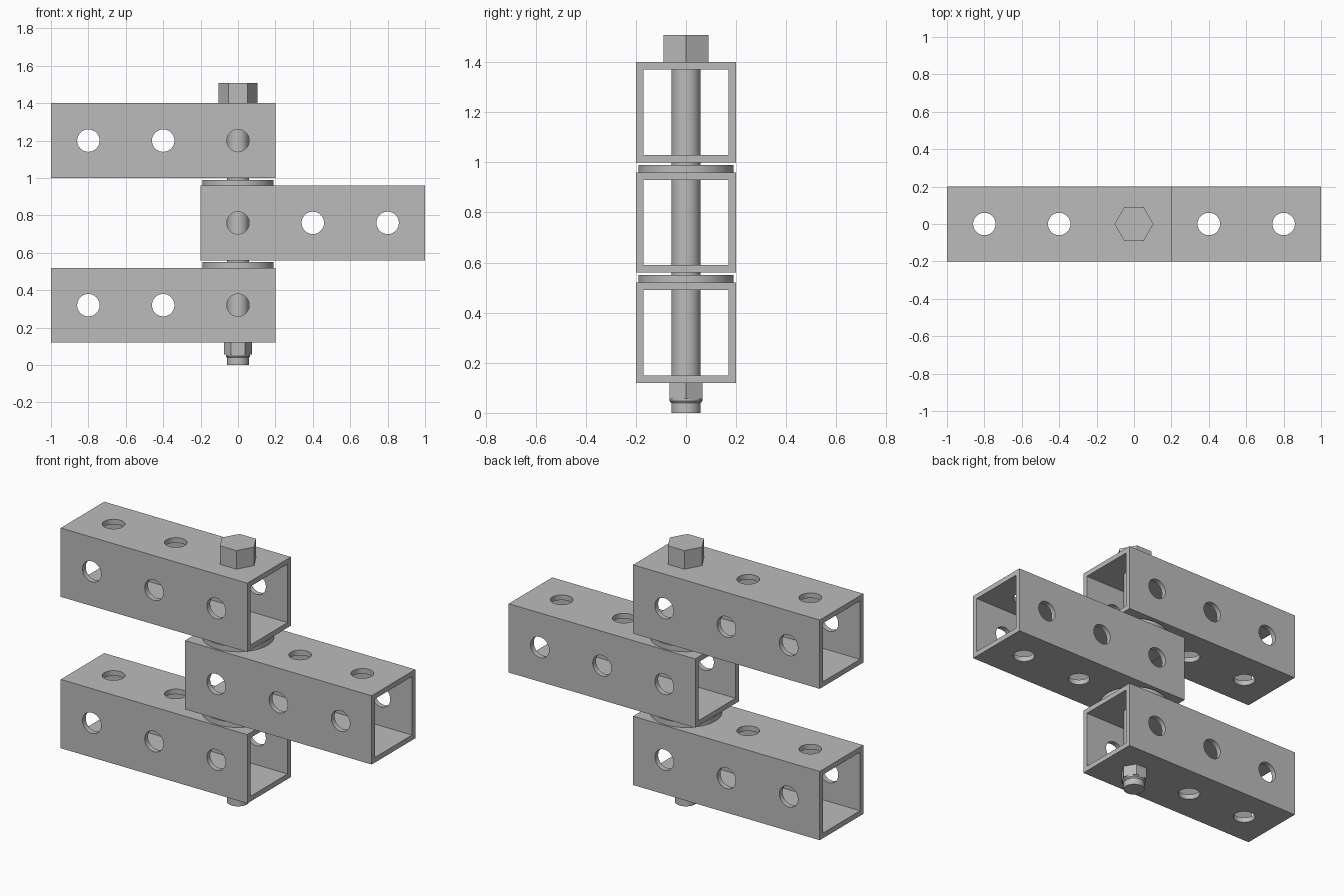
import bpy
import bmesh
import math
from mathutils import Matrix, Vector

if "Cube" in bpy.data.objects:
    bpy.data.objects.remove(bpy.data.objects["Cube"], do_unlink=True)

# Single plain steel colour
steel = bpy.data.materials.new("grey_steel")
steel.use_nodes = True
GREY = (0.5, 0.5, 0.5, 1)
steel.diffuse_color = GREY
steel.node_tree.nodes["Principled BSDF"].inputs["Base Color"].default_value = GREY


def make_object(name, bm):
    bmesh.ops.recalc_face_normals(bm, faces=bm.faces)
    mesh = bpy.data.meshes.new(name)
    bm.to_mesh(mesh)
    bm.free()
    mesh.materials.append(steel)
    obj = bpy.data.objects.new(name, mesh)
    bpy.context.collection.objects.link(obj)
    return obj


def smooth(obj):
    bpy.ops.object.select_all(action="DESELECT")
    obj.select_set(True)
    bpy.context.view_layer.objects.active = obj
    bpy.ops.object.shade_smooth_by_angle(angle=math.radians(30))


def lathe(name, profile, sides=48, closed=False):
    """Stack rings of (radius, z); cap the ends, or close the loop for a ring."""
    bm = bmesh.new()
    rings = []
    for r, z in profile:
        rings.append([bm.verts.new((r * math.cos(2 * math.pi * i / sides),
                                    r * math.sin(2 * math.pi * i / sides), z))
                      for i in range(sides)])
    pairs = list(zip(rings, rings[1:]))
    if closed:
        pairs.append((rings[-1], rings[0]))
    else:
        bm.faces.new(rings[0])
        bm.faces.new(rings[-1])
    for a, b in pairs:
        for i in range(sides):
            j = (i + 1) % sides
            bm.faces.new((a[i], a[j], b[j], b[i]))
    obj = make_object(name, bm)
    if sides > 6:
        smooth(obj)
    return obj


# Square tube: hollow section along x with a row of holes through each wall
HALF, WALL, HOLE, PITCH = 0.2, 0.03, 0.06, 0.4


def drill(tube, cutter):
    mod = tube.modifiers.new("holes", "BOOLEAN")
    mod.operation = "DIFFERENCE"
    mod.solver = "EXACT"
    mod.object = cutter
    bpy.ops.object.select_all(action="DESELECT")
    tube.select_set(True)
    bpy.context.view_layer.objects.active = tube
    bpy.ops.object.modifier_apply(modifier=mod.name)
    bpy.data.objects.remove(cutter, do_unlink=True)


def square_tube(name, z, side):
    corners = [(-1, -1), (1, -1), (1, 1), (-1, 1)]
    bm = bmesh.new()
    loops = []
    for x, h in ((-HALF, HALF), (1, HALF), (1, HALF - WALL), (-HALF, HALF - WALL)):
        loops.append([bm.verts.new((x * side, u * h, z + v * h)) for u, v in corners])
    for a, b in zip(loops, loops[1:] + loops[:1]):
        for i in range(4):
            j = (i + 1) % 4
            bm.faces.new((a[i], a[j], b[j], b[i]))
    tube = make_object(name, bm)
    for angle in (0, math.pi / 2):
        bm = bmesh.new()
        for k in range(3):
            place = (Matrix.Translation(Vector((k * PITCH * side, 0, z)))
                     @ Matrix.Rotation(angle, 4, "X"))
            bmesh.ops.create_cone(bm, cap_ends=True, segments=40, radius1=HOLE,
                                  radius2=HOLE, depth=1.5 * HALF * 2, matrix=place)
        cutter = make_object("hole_cutter", bm)
        cutter.hide_render = True
        drill(tube, cutter)
    smooth(tube)


square_tube("lower_tube", 0.32, -1)
square_tube("middle_tube", 0.76, 1)
square_tube("upper_tube", 1.2, -1)

# Washers between the tubes
for name, z in (("lower_washer", 0.52), ("upper_washer", 0.96)):
    lathe(name, [(0.062, z), (0.19, z), (0.19, z + 0.03), (0.062, z + 0.03)],
          sides=64, closed=True)

# Bolt with hexagonal head
lathe("bolt_shank", [(0.058, 0), (0.058, 1.4)])
lathe("bolt_head", [(0.104, 1.4), (0.104, 1.508)], sides=6)

# Lock nut: hexagonal body and round collar below it
lathe("nut_body", [(0.075, 0.055), (0.075, 0.12)], sides=6)
lathe("nut_collar", [(0.06, 0.04), (0.065, 0.047), (0.065, 0.056)])
